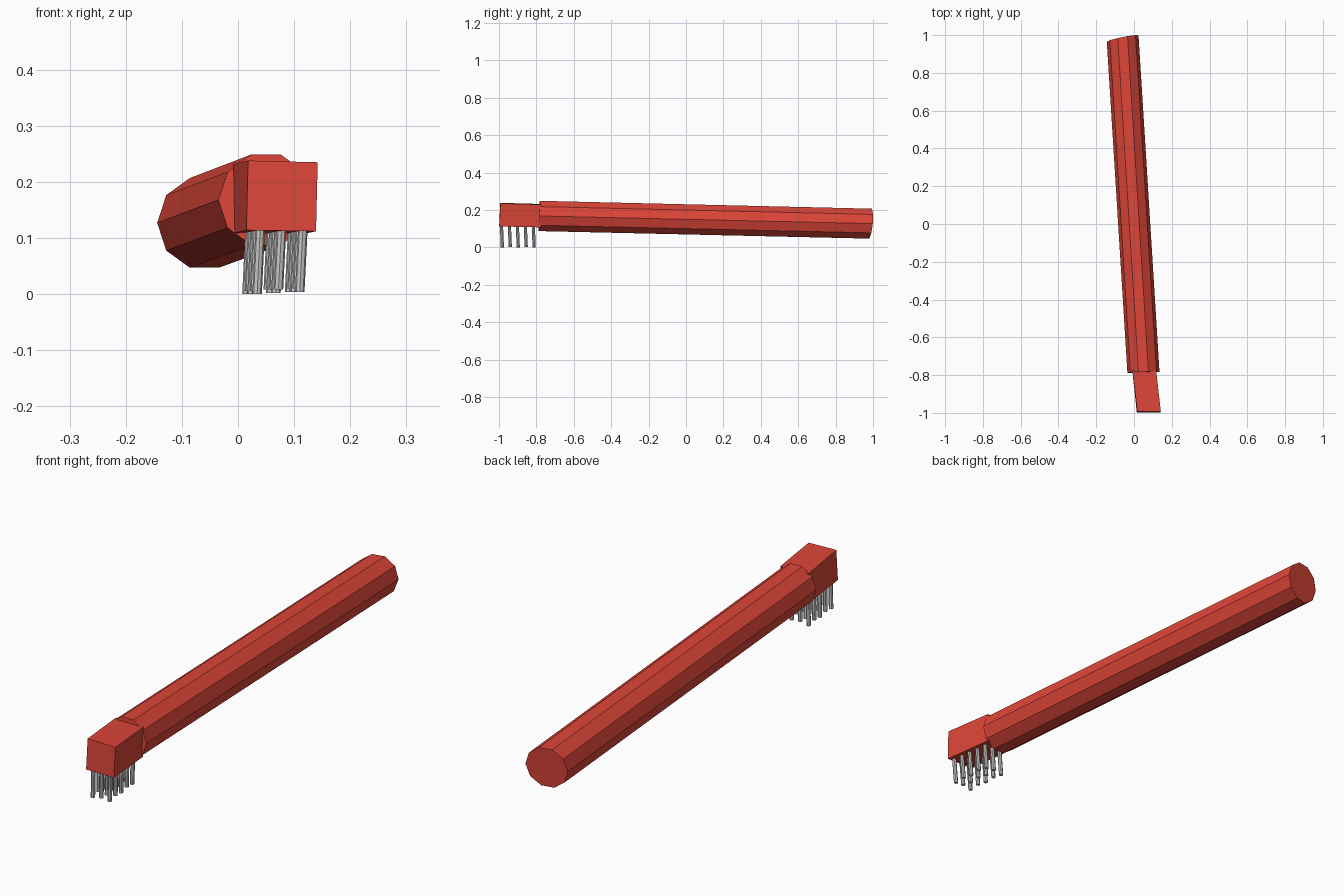
import bpy, bmesh, math
from mathutils import Vector

if "Cube" in bpy.data.objects:
    bpy.data.objects.remove(bpy.data.objects["Cube"])


def material(name, color):
    m = bpy.data.materials.new(name)
    m.diffuse_color = color
    m.use_nodes = True
    m.node_tree.nodes["Principled BSDF"].inputs["Base Color"].default_value = m.diffuse_color
    return m


red = material("red_plastic", (0.72, 0.06, 0.04, 1))


def loft(bm, a, b):
    """Closed flat-faced solid between two matching rings."""
    va, vb = [bm.verts.new(p) for p in a], [bm.verts.new(p) for p in b]
    n = len(va)
    for i in range(n):
        j = (i + 1) % n
        bm.faces.new((va[i], va[j], vb[j], vb[i]))
    bm.faces.new(va[::-1])
    bm.faces.new(vb)


def finish(bm, name, mat=None):
    bmesh.ops.recalc_face_normals(bm, faces=bm.faces[:])
    me = bpy.data.meshes.new(name)
    bm.to_mesh(me)
    bm.free()
    ob = bpy.data.objects.new(name, me)
    bpy.context.collection.objects.link(ob)
    if mat:
        me.materials.append(mat)
    return ob


def ring(c, r, n, sx=0.0, sz=0.0):
    """Ring in the xz plane; sx and sz slant it along y."""
    pts = []
    for i in range(n):
        t = math.tau * i / n
        dx, dz = r * math.cos(t), r * math.sin(t)
        pts.append(Vector((c[0] + dx, c[1] + sx * dx + sz * dz, c[2] + dz)))
    return pts


# handle: ten-sided bar with a slanted far end
bm = bmesh.new()
loft(bm, ring((0.050, -0.785, 0.168), 0.085, 10, 0.03, 0.03),
     ring((-0.060, 0.982, 0.127), 0.084, 10, 0.2, 0.09))
finish(bm, "handle", red)

# head: skewed block joined to the handle
bm = bmesh.new()
loft(bm, [(-0.007, -0.775, 0.109), (0.115, -0.775, 0.107), (0.117, -0.775, 0.229), (-0.009, -0.775, 0.232)],
     [(0.015, -0.999, 0.114), (0.139, -0.998, 0.112), (0.142, -0.992, 0.235), (0.018, -0.993, 0.238)])
finish(bm, "head", red)

# bristles: rows of thin, slightly leaning rods under the head
bm = bmesh.new()
for row in range(5):
    f = row / 4
    y = -0.987 + 0.17 * f
    for col in range(3):
        x = 0.040 - 0.018 * f + 0.038 * col
        top = Vector((x, y, 0.125))
        foot = Vector((x - 0.006, y + 0.005, 0.010 * ((row + col) % 2) * 0.6 + 0.002 * col))
        r = 0.0085
        rings = []
        for c in (top, foot):
            rings.append([c + Vector((r * math.cos(math.tau * k / 8), r * math.sin(math.tau * k / 8), 0))
                          for k in range(8)])
        loft(bm, *rings)
finish(bm, "bristles")
